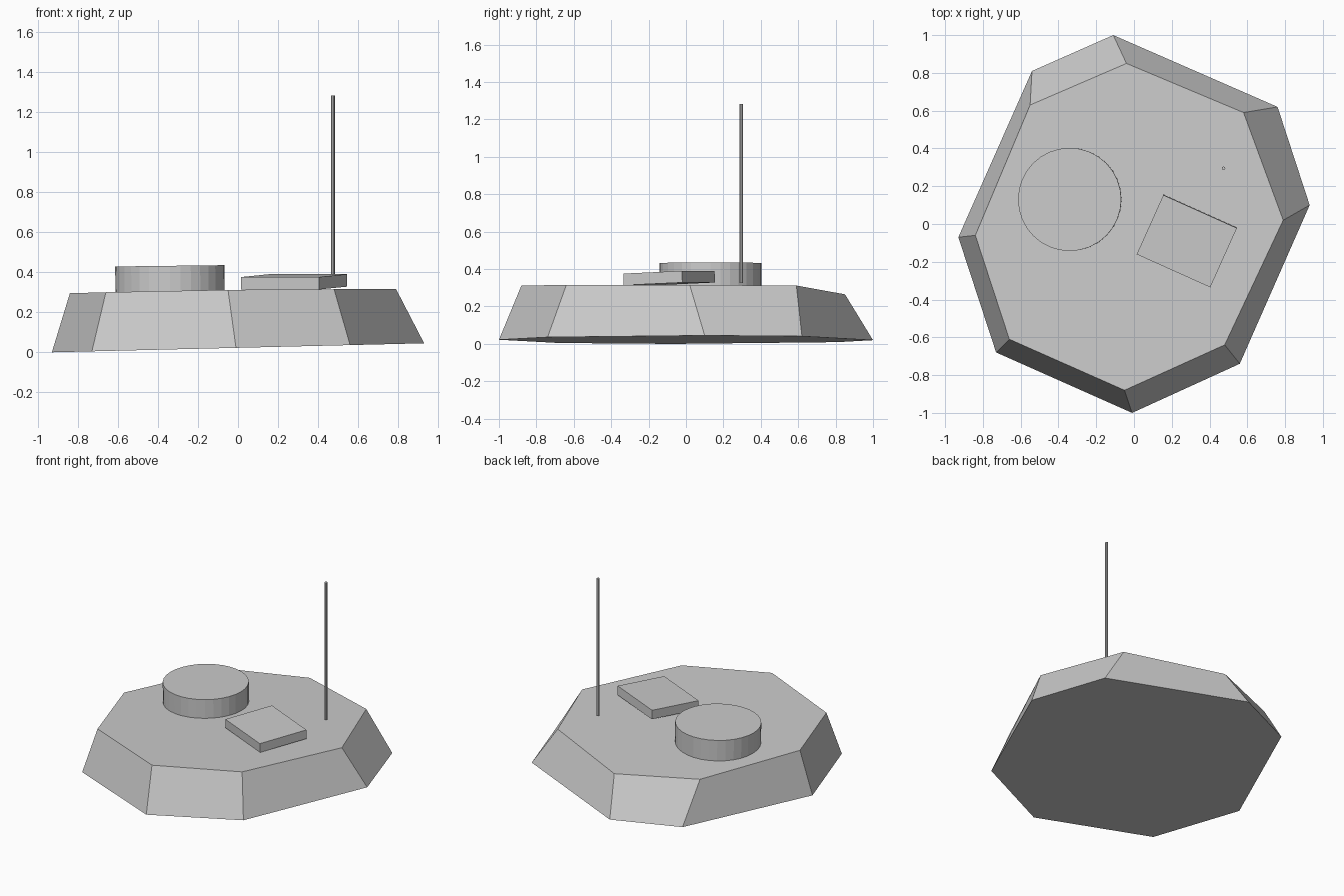
import bpy, bmesh
from math import radians

if "Cube" in bpy.data.objects:
    bpy.data.objects.remove(bpy.data.objects["Cube"])


def place(name):
    ob = bpy.context.object
    ob.name = name
    return ob


def cylinder(name, radius, z0, z1, x, y, sides, tilt=0):
    bpy.ops.mesh.primitive_cylinder_add(
        vertices=sides, radius=radius, depth=z1 - z0,
        location=(x, y, (z0 + z1) / 2), rotation=(0, tilt, 0))
    return place(name)


# Irregular eight-sided base slab: matching lower and upper outlines
lower = [(-0.11, 1.0), (-0.54, 0.81), (-0.93, -0.07), (-0.73, -0.68),
         (-0.01, -1.0), (0.56, -0.74), (0.93, 0.10), (0.76, 0.62)]
upper = [(-0.04, 0.85, 0.265), (-0.55, 0.63, 0.278), (-0.84, -0.06, 0.295),
         (-0.66, -0.61, 0.30), (-0.05, -0.88, 0.312), (0.48, -0.64, 0.315),
         (0.79, 0.02, 0.315), (0.58, 0.59, 0.312)]
bm = bmesh.new()
low = [bm.verts.new((x, y, 0.0225 * (1 + x / 0.93))) for x, y in lower]
top = [bm.verts.new(p) for p in upper]
bm.faces.new(low[::-1])
bm.faces.new(top)
for i in range(8):
    j = (i + 1) % 8
    bm.faces.new((low[i], low[j], top[j], top[i]))
bmesh.ops.recalc_face_normals(bm, faces=bm.faces)
mesh = bpy.data.meshes.new("base")
bm.to_mesh(mesh)
bm.free()
bpy.context.collection.objects.link(bpy.data.objects.new("base", mesh))

# Round drum and thin mast
cylinder("drum", 0.273, 0.288, 0.432, -0.34, 0.13, 32, radians(-0.7))
cylinder("mast", 0.0095, 0.325, 1.283, 0.474, 0.295, 8)

# Slightly tilted flat box
bpy.ops.mesh.primitive_cube_add(size=1, location=(0.28, -0.09, 0.352),
                                rotation=(radians(2.4), 0, radians(-24.2)))
box = place("flat_box")
box.scale = (0.427, 0.344, 0.062)
